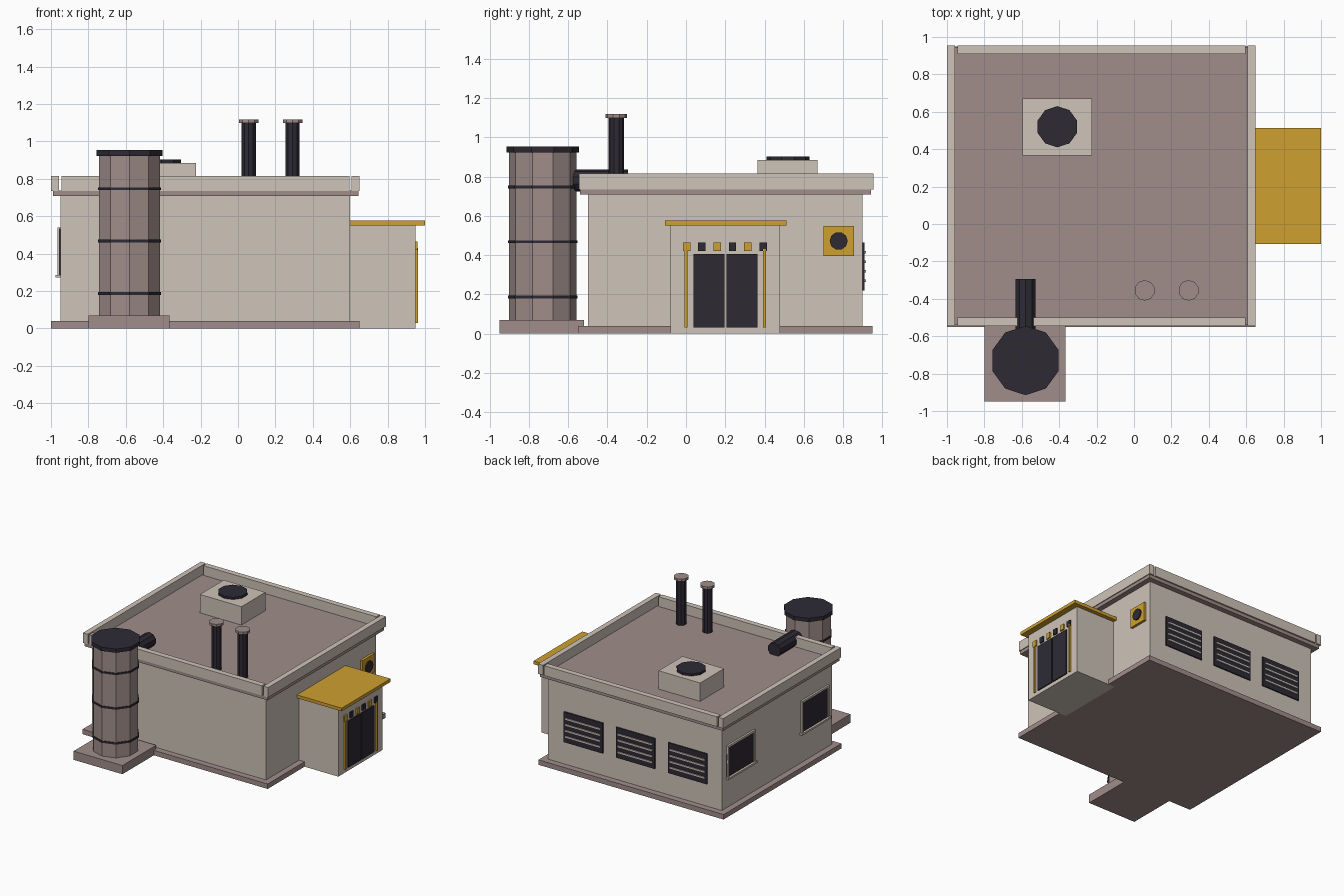
import bpy, bmesh
from math import pi
from mathutils import Matrix

if "Cube" in bpy.data.objects:
    bpy.data.objects.remove(bpy.data.objects["Cube"])


def material(name, rgb):
    m = bpy.data.materials.new(name)
    m.diffuse_color = (*rgb, 1)
    m.use_nodes = True
    m.node_tree.nodes["Principled BSDF"].inputs["Base Color"].default_value = m.diffuse_color
    return m


CREAM = material("cream_wall", (0.62, 0.55, 0.48))
STONE = material("mauve_stone", (0.35, 0.27, 0.255))
DARK = material("dark_metal", (0.026, 0.023, 0.034))
GOLD = material("yellow_paint", (0.62, 0.35, 0.03))


def finish(name, bm, mat):
    mesh = bpy.data.meshes.new(name)
    bm.to_mesh(mesh)
    bm.free()
    mesh.materials.append(mat)
    ob = bpy.data.objects.new(name, mesh)
    bpy.context.collection.objects.link(ob)
    return ob


def box(name, x, y, z, mat):
    """Box from (min, max) ranges."""
    bm = bmesh.new()
    size = [r[1] - r[0] for r in (x, y, z)]
    mid = [(r[0] + r[1]) / 2 for r in (x, y, z)]
    bmesh.ops.create_cube(bm, size=1, matrix=Matrix.Translation(mid) @ Matrix.Diagonal((*size, 1)))
    return finish(name, bm, mat)


def cyl(name, centre, r, h, mat, sides=10, axis="Z"):
    """Flat-faced prism centred on a point, along an axis."""
    turn = {"Z": Matrix.Rotation(pi / 2, 4, "Z"), "X": Matrix.Rotation(pi / 2, 4, "Y"),
            "Y": Matrix.Rotation(pi / 2, 4, "X")}[axis]
    bm = bmesh.new()
    bmesh.ops.create_cone(bm, cap_ends=True, segments=sides, radius1=r, radius2=r, depth=h,
                          matrix=Matrix.Translation(centre) @ turn)
    # a vertex must point along +Y for upright prisms
    if axis == "Z":
        v = max(bm.verts, key=lambda q: q.co.y)
        if abs(v.co.x - centre[0]) > 1e-4:
            bmesh.ops.rotate(bm, verts=bm.verts, cent=centre, matrix=Matrix.Rotation(pi / sides, 3, "Z"))
    return finish(name, bm, mat)


# Main building
box("plinth", (-1, 0.65), (-0.55, 0.95), (0, 0.04), STONE)
box("walls", (-0.95, 0.60), (-0.50, 0.90), (0.04, 0.71), CREAM)
box("roof_slab", (-0.99, 0.643), (-0.54, 0.943), (0.708, 0.737), STONE)
for n, y in (("front", -0.545), ("back", 0.91)):
    box(f"parapet_{n}", (-0.945, 0.595), (y, y + 0.045), (0.735, 0.815), CREAM)
for n, x in (("left", -1.0), ("right", 0.607)):
    box(f"parapet_{n}", (x, x + 0.043), (-0.545, 0.955), (0.735, 0.815), CREAM)

# Entrance block with canopy and double door
box("entrance", (0.59, 0.95), (-0.08, 0.48), (0, 0.555), CREAM)
box("canopy", (0.60, 1.0), (-0.108, 0.513), (0.55, 0.576), GOLD)
for i, y in enumerate((0.037, 0.207)):
    box(f"door_leaf_{i}", (0.94, 0.959), (y, y + 0.158), (0.03, 0.405), DARK)
for i, y in enumerate((0.0, 0.4)):
    box(f"door_post_{i}", (0.94, 0.962), (y - 0.007, y + 0.007), (0.03, 0.43), GOLD)
for i in range(6):
    y = 0.003 + i * 0.078
    box(f"door_marker_{i}", (0.94, 0.961), (y - 0.019, y + 0.019), (0.42, 0.465), DARK if i % 2 else GOLD)

# Wall fan on the right side
box("wall_fan_plate", (0.59, 0.62), (0.70, 0.855), (0.395, 0.548), GOLD)
cyl("wall_fan_disc", (0.615, 0.778, 0.472), 0.046, 0.03, DARK, 10, "X")

# Louvred vents on the back
for i in range(3):
    cx = -0.185 + (i - 1) * 0.465
    box(f"louvre_panel_{i}", (cx - 0.173, cx + 0.173), (0.89, 0.91), (0.22, 0.465), DARK)
    for k in range(4):
        z = 0.27 + k * 0.048
        box(f"louvre_slat_{i}_{k}", (cx - 0.155, cx + 0.155), (0.90, 0.917), (z - 0.006, z + 0.006), CREAM)

# Framed windows on the left
for i, cy in enumerate((-0.275, 0.665)):
    y0, y1 = cy - 0.175, cy + 0.175
    box(f"window_glass_{i}", (-0.958, -0.94), (y0, y1), (0.285, 0.535), DARK)
    box(f"window_head_{i}", (-0.965, -0.94), (y0, y1), (0.523, 0.54), CREAM)
    box(f"window_sill_{i}", (-0.975, -0.94), (y0 - 0.01, y1 + 0.01), (0.272, 0.287), CREAM)
    for k, y in enumerate((y0, y1 - 0.016)):
        box(f"window_jamb_{i}_{k}", (-0.965, -0.94), (y, y + 0.016), (0.28, 0.535), CREAM)

# Rooftop unit and twin flues
box("roof_unit", (-0.595, -0.225), (0.365, 0.67), (0.73, 0.885), CREAM)
cyl("roof_unit_fan", (-0.41, 0.52, 0.89), 0.11, 0.025, DARK)
for i, x in enumerate((0.057, 0.292)):
    cyl(f"flue_{i}", (x, -0.355, 0.915), 0.04, 0.37, DARK)
    cyl(f"flue_cap_{i}", (x, -0.355, 1.108), 0.055, 0.02, STONE)

# Banded tank with pad, lid and duct to the roof
TX, TY = -0.58, -0.73
box("tank_pad", (-0.8, -0.365), (-0.95, -0.52), (0, 0.07), STONE)
cyl("tank_body", (TX, TY, 0.495), 0.172, 0.86, STONE)
cyl("tank_lid", (TX, TY, 0.938), 0.185, 0.03, DARK)
for i, z in enumerate((0.187, 0.468, 0.747)):
    cyl(f"tank_band_{i}", (TX, TY, z), 0.178, 0.015, DARK)
cyl("tank_duct", (TX, -0.45, 0.78), 0.057, 0.31, DARK, 10, "Y")
